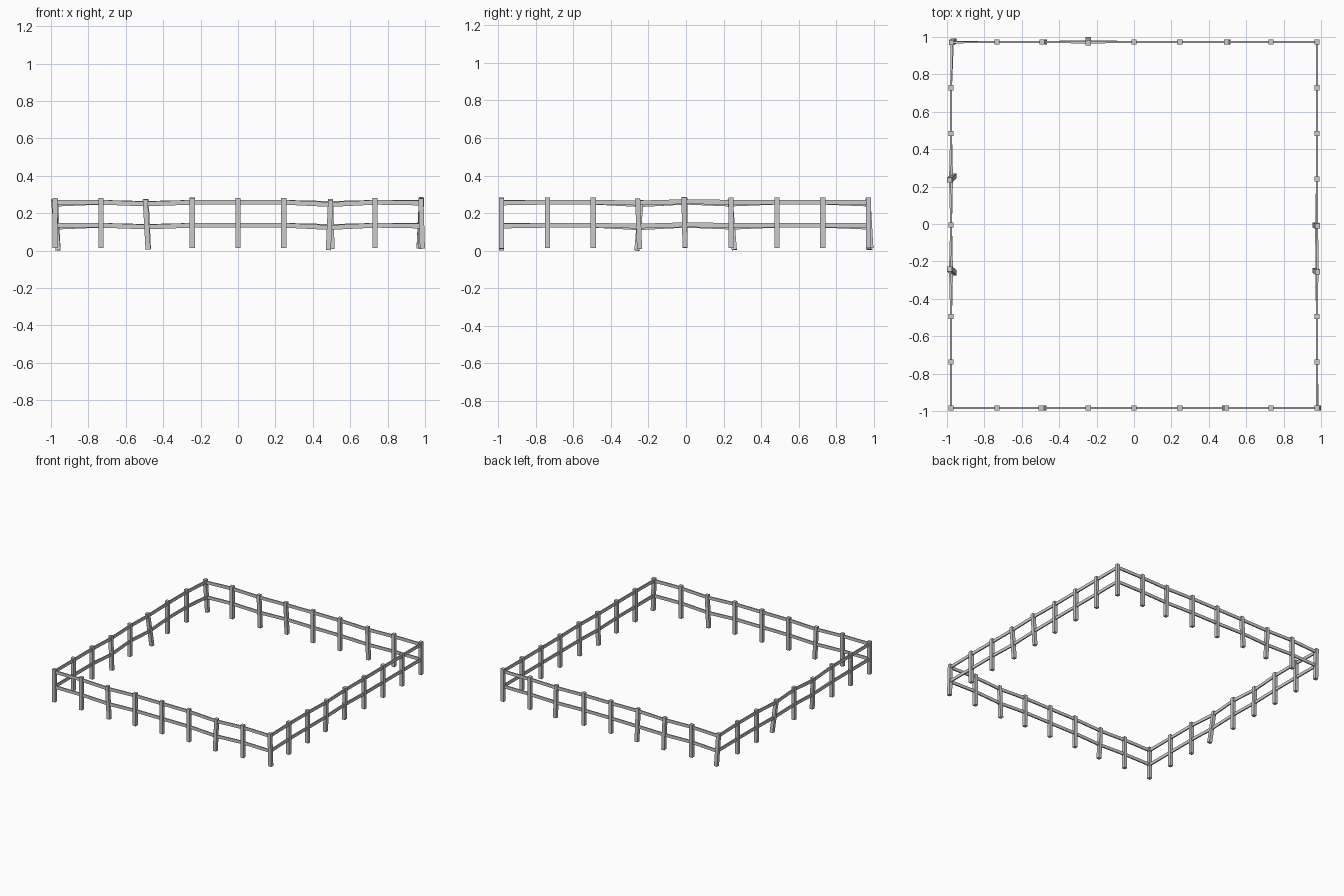
import bpy
from mathutils import Vector

if "Cube" in bpy.data.objects:
    bpy.data.objects.remove(bpy.data.objects["Cube"])

X, Y0, Y1 = 0.978, -0.983, 0.973     # fence lines
N = 8                                # bays per side
POST_W, Z0, Z1 = 0.027, 0.014, 0.282
RAIL_H, RAIL_T = 0.025, 0.010
RAIL_Z = (0.135, 0.258)

# leaning posts: (side, index) -> top dx, dy, bottom dx, dy, vertical shift
LEAN = {
    ("front", 2): (-0.007, 0, 0.008, 0, -0.009),
    ("front", 6): (0.006, 0, -0.006, 0, -0.012),
    ("right", 0): (0, 0, 0.008, 0, -0.004),
    ("right", 3): (0.004, -0.008, -0.010, 0.002, -0.004),
    ("right", 4): (0.003, -0.006, -0.010, 0.0, 0.003),
    ("back", 2): (0.006, 0, 0.014, 0, -0.006),
    ("back", 5): (0, -0.004, 0, 0.012, 0),
    ("back", 6): (-0.002, 0, 0.010, 0, -0.006),
    ("left", 0): (0.002, -0.003, 0.016, 0.006, -0.010),
    ("left", 3): (-0.008, -0.004, 0.016, 0.018, -0.010),
    ("left", 5): (-0.008, 0.010, 0.016, -0.012, -0.013),
}


def beam(name, a, b, width, height, up):
    """Box running from a to b; width is across, height is along up."""
    d = (b - a).normalized()
    side = d.cross(up).normalized()
    top = side.cross(d).normalized()
    verts = [p + side * (s * width / 2) + top * (t * height / 2)
             for p in (a, b) for s, t in ((-1, -1), (1, -1), (1, 1), (-1, 1))]
    faces = [(0, 1, 2, 3), (7, 6, 5, 4), (0, 4, 5, 1),
             (1, 5, 6, 2), (2, 6, 7, 3), (3, 7, 4, 0)]
    mesh = bpy.data.meshes.new(name)
    mesh.from_pydata(verts, [], faces)
    mesh.update()
    obj = bpy.data.objects.new(name, mesh)
    bpy.context.collection.objects.link(obj)
    return obj


# posts, anticlockwise from the front left corner
corners = [Vector((-X, Y0, 0)), Vector((X, Y0, 0)),
           Vector((X, Y1, 0)), Vector((-X, Y1, 0))]
posts = []
for k, side in enumerate(("front", "right", "back", "left")):
    for i in range(N):
        p = corners[k].lerp(corners[(k + 1) % 4], i / N)
        tx, ty, bx, by, dz = LEAN.get((side, i), (0, 0, 0, 0, 0))
        bottom = p + Vector((bx, by, Z0 + dz))
        top = p + Vector((tx, ty, Z1 + dz))
        beam(f"{side}_post_{i}", bottom, top, POST_W, POST_W, Vector((0, 1, 0)))
        posts.append((side, i, bottom, top))

# two rails per bay, following the leaning posts
for j, (side, i, b0, t0) in enumerate(posts):
    _, _, b1, t1 = posts[(j + 1) % len(posts)]
    for label, z in zip(("lower", "upper"), RAIL_Z):
        f = (z - Z0) / (Z1 - Z0)
        beam(f"{side}_{label}_rail_{i}", b0.lerp(t0, f), b1.lerp(t1, f),
             RAIL_T, RAIL_H, Vector((0, 0, 1)))
